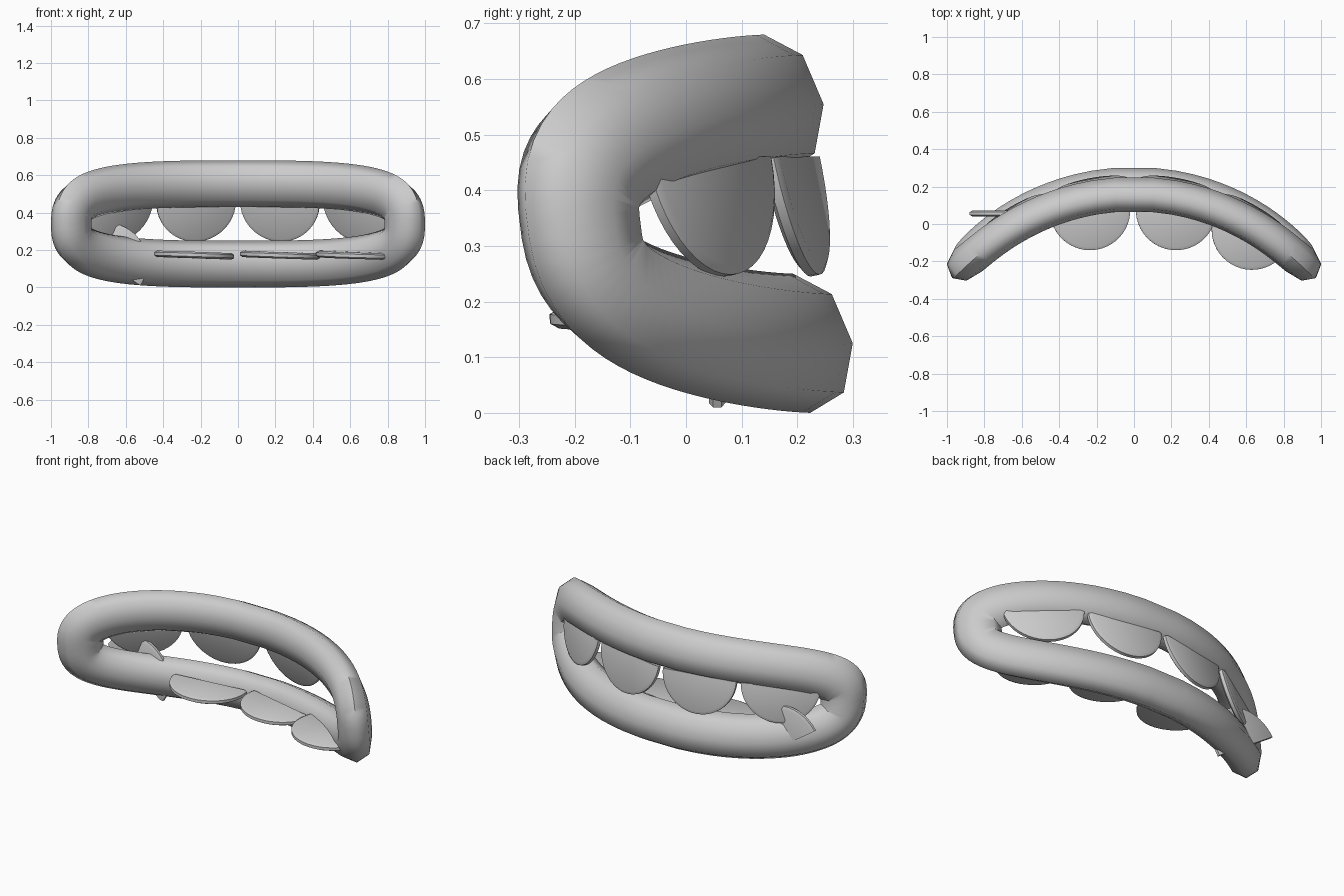
import bpy, bmesh, math
from mathutils import Matrix, Vector

if "Cube" in bpy.data.objects:
    bpy.data.objects.remove(bpy.data.objects["Cube"])

grey = bpy.data.materials.new("light_grey")
grey.diffuse_color = (0.6, 0.6, 0.6, 1)
grey.use_nodes = True
grey.node_tree.nodes["Principled BSDF"].inputs["Base Color"].default_value = grey.diffuse_color

R = 1.24                 # bend radius of the smile
HALF_S, HALF_Z, MID_Z = 0.994, 0.215, 0.34


def bend(s, d, z):
    """Wrap the flat outline round an arc and lean it."""
    a = s / R
    return Vector(((R + d) * math.sin(a),
                   0.186 - R + (R + d) * math.cos(a) - 0.122 * z,
                   MID_Z + z))


def finish(name, bm, angle):
    bmesh.ops.recalc_face_normals(bm, faces=bm.faces[:])
    me = bpy.data.meshes.new(name)
    bm.to_mesh(me)
    bm.free()
    me.materials.append(grey)
    ob = bpy.data.objects.new(name, me)
    bpy.context.collection.objects.link(ob)
    bpy.ops.object.select_all(action='DESELECT')
    ob.select_set(True)
    bpy.context.view_layer.objects.active = ob
    bpy.ops.object.shade_smooth_by_angle(angle=math.radians(angle))
    return ob


# lips: eight-sided tube along a rounded oblong, bent into an arc
def spow(v, p):
    return math.copysign(abs(v) ** p, v)


bm = bmesh.new()
N, M = 96, 8
rings = []
for i in range(N):
    t = math.tau * (i + 0.5) / N
    u, w = spow(math.cos(t), 2 / 3), spow(math.sin(t), 2 / 3)
    n = Vector((spow(u, 2) / HALF_S if u >= 0 else -u * u / HALF_S,
                spow(w, 2) / HALF_Z if w >= 0 else -w * w / HALF_Z)).normalized()
    ring = []
    for j in range(M):
        f = math.tau * j / M
        r = 0.125 * math.cos(f)
        ring.append(bm.verts.new(bend(u * HALF_S + n.x * r,
                                      0.092 * math.sin(f),
                                      w * HALF_Z + n.y * r)))
    rings.append(ring)
for i in range(N):
    a, b = rings[i], rings[(i + 1) % N]
    for j in range(M):
        k = (j + 1) % M
        bm.faces.new((a[j], a[k], b[k], b[j]))
finish("lips", bm, 60)


# teeth: half discs, flat side along local x, round side towards local -y
def tooth(name, loc, rot, r=0.215, thick=0.034):
    bm = bmesh.new()
    n = 24
    profile = [(0.93, -0.5), (1.0, -0.25), (1.0, 0.25), (0.93, 0.5)]
    rows = []
    for k, h in profile:
        rows.append([bm.verts.new((r * k * math.cos(math.pi * i / n),
                                   -r * k * math.sin(math.pi * i / n),
                                   h * thick)) for i in range(n + 1)])
    for a, b in zip(rows, rows[1:]):
        for i in range(n):
            bm.faces.new((a[i], a[i + 1], b[i + 1], b[i]))
    bm.faces.new(rows[0])
    bm.faces.new(rows[-1])
    bm.faces.new([row[0] for row in rows] + [row[-1] for row in reversed(rows)])
    bm.transform(Matrix.Translation(loc) @ rot)
    finish(name, bm, 40)


def turn(deg, axis):
    return Matrix.Rotation(math.radians(deg), 4, axis)


# upper teeth hang down and lean back, fanned round the arc
for side, label in ((-1, "left"), (1, "right")):
    for part, x, y, yaw in (("inner", 0.224, 0.188, 10.4), ("outer", 0.642, 0.035, 31.2)):
        tooth(f"upper_{part}_tooth_{label}", (side * x, y, 0.457),
              turn(-side * yaw, 'Z') @ turn(90 + 12, 'X'))

# lower teeth lie flat and point forwards
for label, x, y, yaw in (("left", -0.235, 0.075, 10.4),
                         ("middle", 0.225, 0.075, -10.4),
                         ("right", 0.63, -0.03, -31.2)):
    tooth(f"lower_tooth_{label}", (x, y, 0.173), turn(yaw, 'Z') @ turn(2, 'Y'))

# stray tooth stands upright through the lower lip
tooth("lower_tooth_stray", (-0.70, 0.056, 0.13),
      turn(34, 'Y') @ turn(-90, 'X'), thick=0.03)
